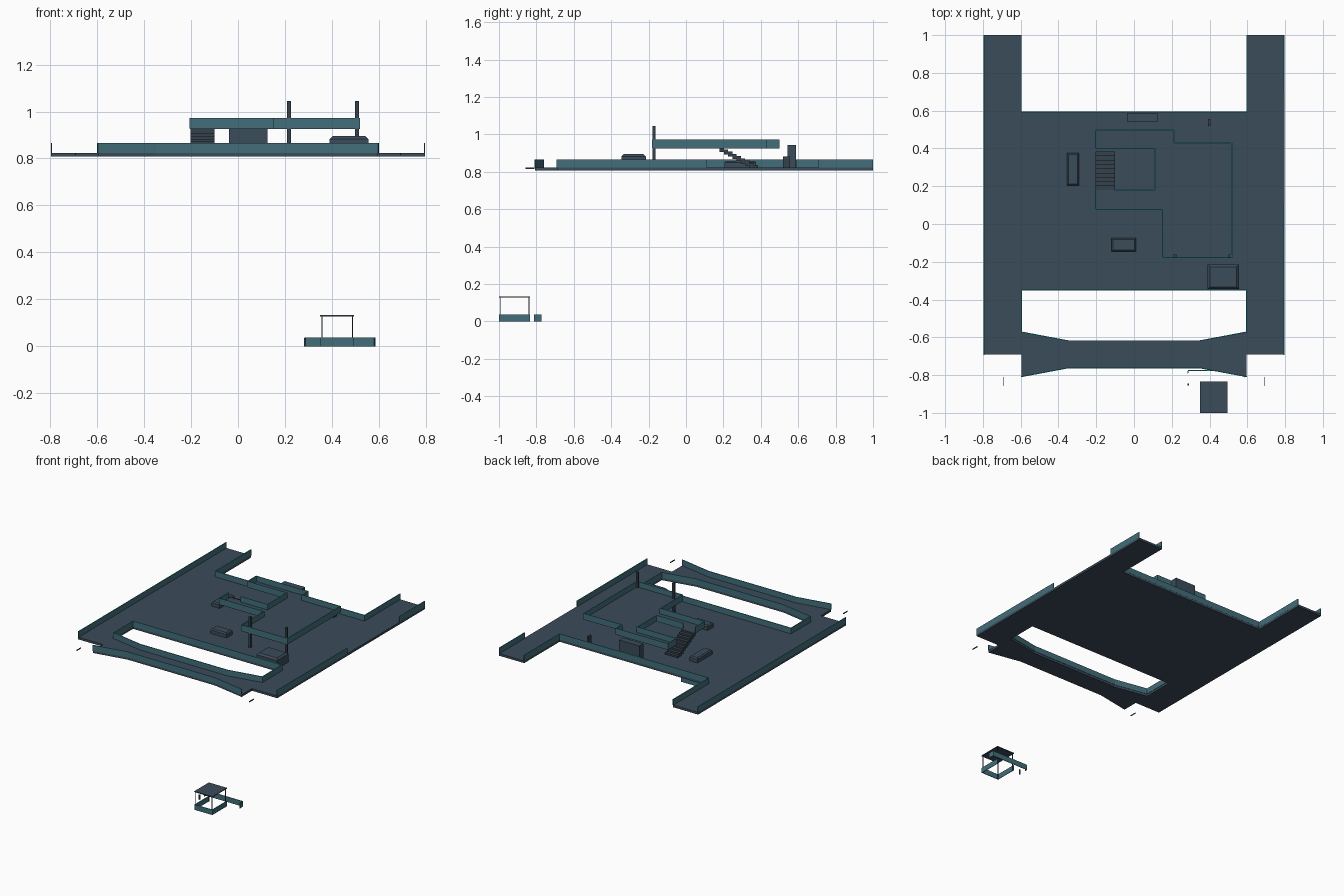
import bpy, bmesh, math
from mathutils import Matrix, Vector

if "Cube" in bpy.data.objects:
    bpy.data.objects.remove(bpy.data.objects["Cube"])


def material(name, rgb):
    m = bpy.data.materials.new(name)
    m.diffuse_color = (*rgb, 1)
    m.use_nodes = True
    m.node_tree.nodes["Principled BSDF"].inputs["Base Color"].default_value = m.diffuse_color
    return m


SLATE = material("dark slate", (0.044, 0.072, 0.102))
TEAL = material("muted teal", (0.055, 0.155, 0.195))
CYAN = material("bright cyan", (0.02, 0.50, 0.52))
STEEL = material("dark steel", (0.035, 0.052, 0.070))
BOTTOM, DECK, TOP = 0.808, 0.824, 0.866   # main deck levels
M_FLOOR, M_TOP = 0.932, 0.972             # mezzanine levels


def finish(name, bm, *mats):
    bmesh.ops.recalc_face_normals(bm, faces=bm.faces)
    me = bpy.data.meshes.new(name)
    bm.to_mesh(me)
    bm.free()
    for m in mats:
        me.materials.append(m)
    ob = bpy.data.objects.new(name, me)
    bpy.context.collection.objects.link(ob)
    return ob


def add_box(bm, x0, x1, y0, y1, z0, z1):
    mat = Matrix.Translation(((x0 + x1) / 2, (y0 + y1) / 2, (z0 + z1) / 2)) \
        @ Matrix.Diagonal((x1 - x0, y1 - y0, z1 - z0, 1))
    return bmesh.ops.create_cube(bm, size=1, matrix=mat)["verts"]


def boxes(name, mat, *dims):
    bm = bmesh.new()
    for d in dims:
        add_box(bm, *d)
    return finish(name, bm, mat)


def slab(name, pts, z0, z1, mat):
    bm = bmesh.new()
    f = bm.faces.new([bm.verts.new((x, y, z0)) for x, y in pts])
    ext = bmesh.ops.extrude_face_region(bm, geom=[f])["geom"]
    vs = [v for v in ext if isinstance(v, bmesh.types.BMVert)]
    bmesh.ops.translate(bm, vec=(0, 0, z1 - z0), verts=vs)
    return finish(name, bm, mat)


def wall(name, paths, z0, z1, t=0.005):
    """Thin parapet along polylines, with a cyan cap on its upward faces."""
    bm = bmesh.new()
    for path in paths:
        for a, b in zip(path, path[1:]):
            a, b = Vector(a), Vector(b)
            d = b - a
            mid = (a + b) / 2
            mat = Matrix.Translation((mid.x, mid.y, (z0 + z1) / 2)) \
                @ Matrix.Rotation(math.atan2(d.y, d.x), 4, 'Z') \
                @ Matrix.Diagonal((d.length + t, t, z1 - z0, 1))
            bmesh.ops.create_cube(bm, size=1, matrix=mat)
    bm.normal_update()
    for f in bm.faces:
        f.material_index = 1 if f.normal.z > 0.9 else 0
    return finish(name, bm, TEAL, CYAN)


def tapered_block(name, x0, x1, y0, y1, z0, z1, inset=0.008):
    """Block with a sloped upper edge."""
    bm = bmesh.new()
    add_box(bm, x0, x1, y0, y1, z0, z1)
    edges = [e for e in bm.edges if all(v.co.z > z1 - 1e-4 for v in e.verts)]
    bmesh.ops.bevel(bm, geom=edges, offset=inset, segments=1, affect='EDGES')
    return finish(name, bm, SLATE)


# Main deck: centre, two long side arms, front walkway
slab("centre_deck", [(-.595, -.35), (.595, -.35), (.595, .595), (-.595, .595)], BOTTOM, DECK, SLATE)
for s, side in ((-1, "left"), (1, "right")):
    slab(side + "_arm_deck", [(s * .595, -.69), (s * .797, -.69), (s * .797, 1), (s * .595, 1)],
         BOTTOM, DECK, SLATE)
inner = [(-.595, -.572), (-.35, -.618), (.35, -.618), (.595, -.572)]
outer = [(-.595, -.808), (-.35, -.762), (.35, -.762), (.595, -.808)]
slab("front_walkway", inner + outer[::-1], BOTTOM, DECK, SLATE)

# Parapets around the deck edges
E = 0.0025
wall("left_outer_parapet", [[(-.797 + E, -.69), (-.797 + E, .998)]], DECK, TOP)
wall("right_outer_parapet", [[(.797 - E, -.69), (.797 - E, .11)],
                             [(.797 - E, .71), (.797 - E, .998)]], DECK, TOP)
wall("rear_parapet", [[(-.597, .998), (-.597, .593), (.597, .593), (.597, .998)]], DECK, TOP)
wall("opening_parapet", [[(-.595, -.35), (.595, -.35), *inner[::-1], (-.595, -.35)]], DECK, TOP)
wall("front_parapet", [outer], DECK, TOP)

# Mezzanine floor around the stair opening
boxes("mezzanine_floor", SLATE, *[(*r, M_FLOOR - .006, M_FLOOR) for r in (
    (-.205, .15, .075, .18), (-.205, .15, .40, .50), (.11, .15, .18, .40),
    (.15, .52, -.18, .43), (.15, .21, .43, .50))])
wall("mezzanine_outer_rail", [[(-.203, .18), (-.203, .077), (.152, .077), (.152, -.178), (.518, -.178),
                               (.518, .43), (.212, .43), (.212, .498), (-.203, .498), (-.203, .40)]],
     M_FLOOR - .004, M_TOP)
wall("stair_opening_rail", [[(-.10, .18), (.11, .18), (.11, .40), (-.203, .40)]], M_FLOOR - .004, M_TOP)

# Posts passing through the mezzanine
boxes("mezzanine_posts", STEEL, *[(x - .008, x + .008, -.178, -.162, DECK, 1.045) for x in (.217, .507)])

# Staircase up to the mezzanine
n = 9
rise, run = (M_FLOOR - DECK) / n, .205 / n
boxes("stair_steps", STEEL, *[
    (-.203, -.10, .385 - (i + 1) * run, .385 - i * run,
     max(DECK, DECK + (i - 1.2) * rise), DECK + (i + 1) * rise) for i in range(n)])

# Furniture blocks on the deck
tapered_block("corner_block", .39, .555, -.345, -.215, DECK, .895, .012)
tapered_block("side_bench", -.355, -.29, .205, .375, DECK, .858)
tapered_block("front_bench", -.12, .01, -.145, -.075, DECK, .858)
boxes("rear_cabinet", SLATE, (-.038, .125, .542, .588, DECK, .944))
boxes("rear_console", STEEL, (.393, .405, .518, .555, DECK, .882))

# Thin marker plates ahead of the arms
boxes("marker_plates", STEEL, *[(s * .692 - .002, s * .692 + .002, -.857, -.81, .815, .822) for s in (-1, 1)])

# Lower booth on the ground: parapets, posts, roof, console
wall("booth_parapet", [[(.352, -.835), (.352, -.997), (.492, -.997), (.492, -.835)],
                       [(.285, -.79), (.287, -.775), (.58, -.775), (.583, -.81)]], 0, .038, .004)
boxes("booth_posts", STEEL, *[(x - .002, x + .002, y - .002, y + .002, 0, .13)
                              for x in (.357, .487) for y in (-.993, -.84)])
boxes("booth_roof", SLATE, (.35, .495, -1, -.833, .128, .134))
boxes("booth_console", STEEL, (.282, .29, -.855, -.845, 0, .035))
